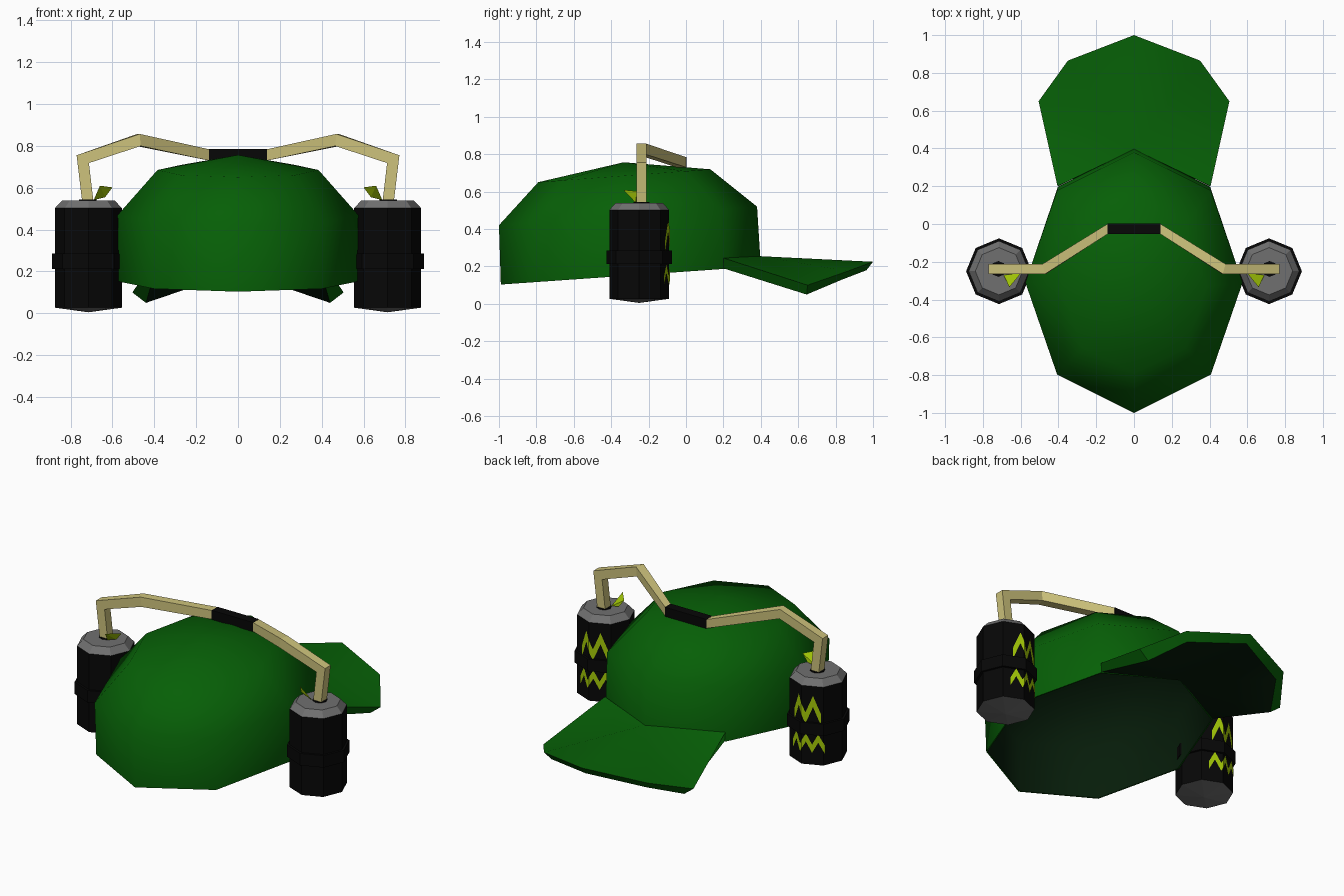
import bpy, bmesh
from math import sin, cos, radians
from mathutils import Vector

if "Cube" in bpy.data.objects:
    bpy.data.objects.remove(bpy.data.objects["Cube"])


def material(name, rgb):
    m = bpy.data.materials.new(name)
    m.use_nodes = True
    m.diffuse_color = (*rgb, 1)
    m.node_tree.nodes["Principled BSDF"].inputs["Base Color"].default_value = (*rgb, 1)
    return m


GREEN = material("cap green", (0.002, 0.115, 0.002))
LINING = material("lining dark green", (0.002, 0.012, 0.003))
BLACK = material("can black", (0.002, 0.002, 0.002))
GREY = material("lid grey", (0.16, 0.16, 0.16))
TAN = material("straw tan", (0.61, 0.54, 0.2))
LIME = material("lime paint", (0.37, 0.58, 0.002))


def make(name, verts, faces, mats, indices=None, solid=True):
    mesh = bpy.data.meshes.new(name)
    mesh.from_pydata([tuple(v) for v in verts], [], faces)
    for m in mats:
        mesh.materials.append(m)
    for p, i in zip(mesh.polygons, indices or [0] * len(faces)):
        p.material_index = i
    bm = bmesh.new()
    bm.from_mesh(mesh)
    bmesh.ops.remove_doubles(bm, verts=bm.verts, dist=0.0005)
    if solid:
        bmesh.ops.recalc_face_normals(bm, faces=bm.faces)
    bm.to_mesh(mesh)
    bm.free()
    obj = bpy.data.objects.new(name, mesh)
    bpy.context.collection.objects.link(obj)
    return obj


def smooth(obj, degrees):
    for p in obj.data.polygons:
        p.use_smooth = True
    obj.data.set_sharp_from_angle(angle=radians(degrees))


def loft(name, sections, mats, indices=None, caps=False):
    """Skin closed sections; indices gives one material per span."""
    n = len(sections[0])
    verts = [v for s in sections for v in s]
    faces, mat_ids = [], []
    for j in range(len(sections) - 1):
        for i in range(n):
            k = (i + 1) % n
            faces.append((j * n + i, j * n + k, (j + 1) * n + k, (j + 1) * n + i))
            mat_ids.append(indices[j] if indices else 0)
    if caps:
        last = (len(sections) - 1) * n
        faces += [tuple(range(n)), tuple(range(last, last + n))]
        mat_ids += [0, 0]
    return make(name, verts, faces, mats, mat_ids)


def ring(x, y, z, rx, ry, tilt=0):
    angles = [radians(45 * i) for i in range(8)]
    return [(x + rx * cos(a), y + ry * sin(a), z + tilt * ry * sin(a)) for a in angles]


# Crown: tilted eight-sided dome, a thin shell with a dark lining
def dome(gap):
    return [ring(0, -0.295, 0.152, 0.57 - gap, 0.695 - gap, 0.07),
            ring(0, -0.31, 0.47, 0.575 - gap, 0.69 - gap, 0.072),
            ring(0, -0.33, 0.685 - gap, 0.385 - gap, 0.46 - gap, 0.075),
            ring(0, -0.333, 0.757 - gap, 0, 0)]


crown = loft("crown", dome(0.008)[::-1] + dome(0), [GREEN, LINING], [1, 1, 1, 0, 0, 0, 0])
smooth(crown, 65)

# Brim: drooping plate with a bevelled outer edge and a dark underside
half_top = [(0, 0.395, 0.255), (0.405, 0.2, 0.245), (0.505, 0.65, 0.1),
            (0.35, 0.865, 0.175), (0, 1.0, 0.225)]
half_low = [(0, 0.395, 0.2), (0.4, 0.2, 0.19), (0.44, 0.645, 0.05),
            (0.32, 0.835, 0.13), (0, 0.965, 0.18)]
verts = half_top + half_low
verts += [(-x, y, z) for x, y, z in verts]
faces, ids = [], []
for o in (0, 10):
    for s, m in ((o, 0), (o + 5, 1)):
        faces += [(s, s + 1, s + 2), (s, s + 2, s + 3), (s, s + 3, s + 4)]
        ids += [m] * 3
    faces += [(o + i, o + i + 1, o + i + 6, o + i + 5) for i in range(4)]
    ids += [0] * 4
smooth(make("brim", verts, faces, [GREEN, LINING], ids), 40)


def tube(name, path, first, last, half, mat):
    """Square tube along a path with mitred corners."""
    pts = [Vector(p) for p in path]
    dirs = [(b - a).normalized() for a, b in zip(pts, pts[1:])]
    sections = []
    for i, p in enumerate(pts):
        if i == 0:
            t, k = Vector(first), 1
        elif i == len(pts) - 1:
            t, k = Vector(last), 1
        else:
            t = (dirs[i - 1] + dirs[i]).normalized()
            k = 1 / t.dot(dirs[i])
        n = Vector((0, 1, 0))
        n = (n - t * n.dot(t)).normalized()
        b = t.cross(n) * k
        sections.append([p + (n * u + b * v) * half
                         for u, v in ((-1, -1), (1, -1), (1, 1), (-1, 1))])
    return loft(name, sections, [mat], caps=True)


CAN_Y, R = -0.25, 0.16


def zigzag(name, cx, start, end, low, high, teeth, half):
    """Bold painted zigzag hugging the back of a can."""
    verts, faces = [], []
    steps = teeth * 6
    for i in range(steps + 1):
        f = i / 6
        wave = abs((f % 2) - 1)
        z = high - half - wave * (high - low - 2 * half)
        a = start + (end - start) * i / steps
        off = (a % 45) - 22.5
        r = R * cos(radians(22.5)) / cos(radians(off)) + 0.004
        x, y = cx + r * cos(radians(a)), CAN_Y + r * sin(radians(a))
        verts += [(x, y, z - half), (x, y, z + half)]
    for i in range(steps):
        faces.append((2 * i, 2 * i + 2, 2 * i + 3, 2 * i + 1))
    make(name, verts, faces, [LIME], solid=False)


for side, s in (("left", 1), ("right", -1)):
    cx = 0.715 * s
    # Can body with grey ends
    loft(side + "_can", [ring(cx, CAN_Y, z, r, r) for r, z in (
        (0, 0.005), (R, 0.027), (R, 0.503), (0.125, 0.54), (0, 0.54))],
        [BLACK, GREY], [1, 0, 1, 1])
    # Holder band round the can
    loft(side + "_band", [ring(cx, CAN_Y, z, r, r) for r, z in (
        (0.15, 0.212), (0.174, 0.212), (0.174, 0.285), (0.15, 0.285), (0.15, 0.212))],
        [BLACK])
    # Painted stripes
    zigzag(side + "_upper_stripe", cx, 66, 130, 0.275, 0.447, 4, 0.034)
    zigzag(side + "_lower_stripe", cx, 60, 138, 0.1, 0.215, 6, 0.025)
    # Opened pull tab
    tab = [(0.69, -0.27, 0.541), (0.66, -0.335, 0.61),
           (0.6, -0.262, 0.602), (0.635, -0.262, 0.555)]
    make(side + "_tab", [(x * s, y, z) for x, y, z in tab],
         [(0, 1, 2), (0, 1, 3), (1, 2, 3), (0, 2, 3)], [LIME])
    # Dark opening round the straw
    loft(side + "_opening", [ring(0.718 * s, -0.238, z, 0.042, 0.042)
                             for z in (0.535, 0.544)], [BLACK], caps=True)
    # Drinking straw from the can to the joint on the crown
    tube(side + "_straw", [(0.718 * s, -0.238, 0.535), (0.742 * s, -0.238, 0.737),
                           (0.475 * s, -0.238, 0.828), (0.138 * s, -0.025, 0.757)],
         (0, 0, 1), (-s, 0, 0), 0.027, TAN)

# Black joint between the two straws
tube("straw_joint", [(0.14, -0.025, 0.757), (-0.14, -0.025, 0.757)],
     (-1, 0, 0), (-1, 0, 0), 0.028, BLACK)
